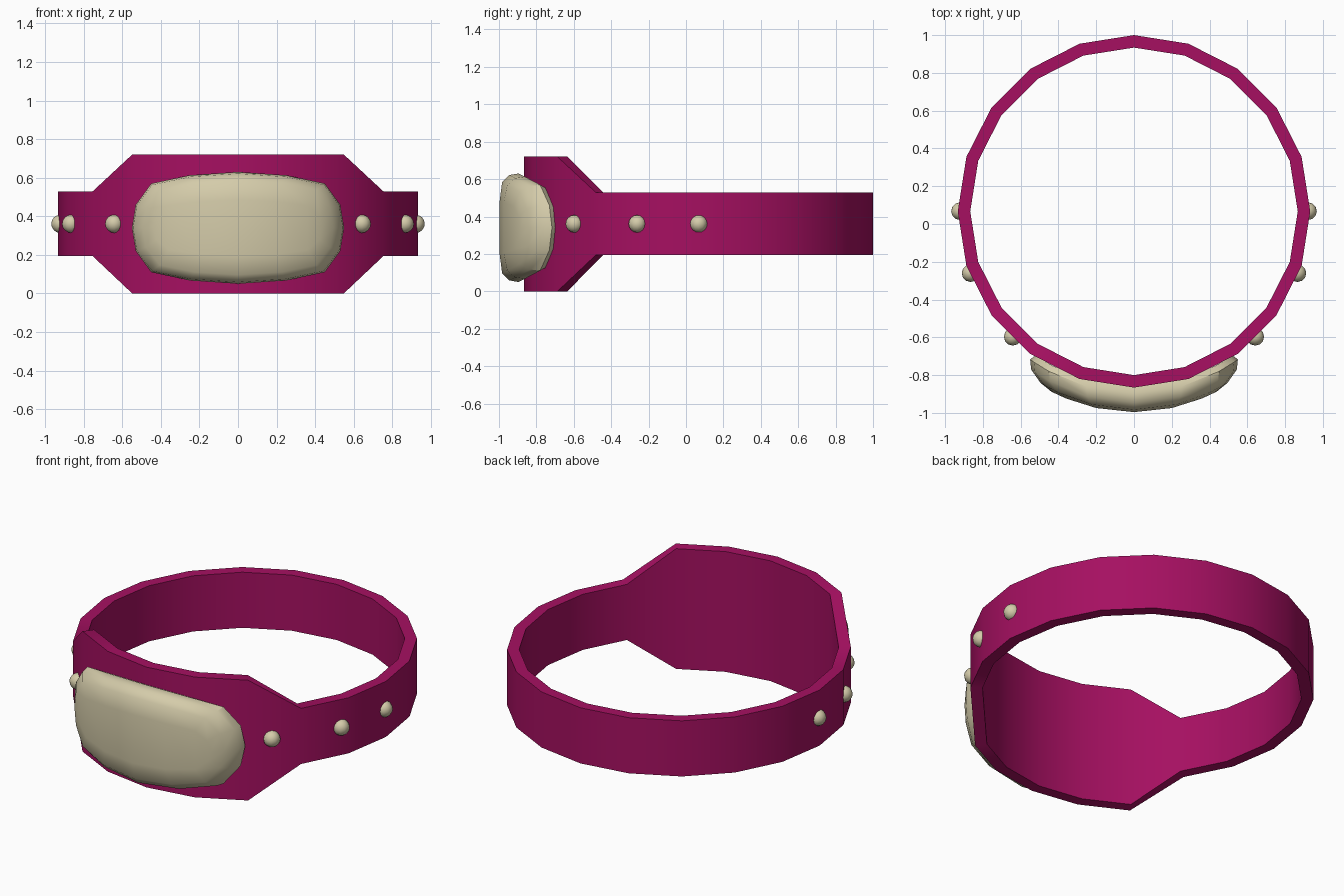
import bpy, bmesh
from math import sin, cos, pi, sqrt, radians

if "Cube" in bpy.data.objects:
    bpy.data.objects.remove(bpy.data.objects["Cube"])

CY, R_OUT, R_IN, SIDES = 0.067, 0.933, 0.867, 20


def material(name, rgb):
    m = bpy.data.materials.new(name)
    m.diffuse_color = (*rgb, 1)
    m.use_nodes = True
    m.node_tree.nodes["Principled BSDF"].inputs["Base Color"].default_value = m.diffuse_color
    return m


magenta = material("magenta", (0.38, 0.005, 0.12))
cream = material("cream", (0.66, 0.60, 0.40))


def finish(bm, name, mat, angle):
    bmesh.ops.recalc_face_normals(bm, faces=bm.faces)
    me = bpy.data.meshes.new(name)
    bm.to_mesh(me)
    bm.free()
    me.materials.append(mat)
    ob = bpy.data.objects.new(name, me)
    bpy.context.collection.objects.link(ob)
    bpy.ops.object.select_all(action='DESELECT')
    ob.select_set(True)
    bpy.context.view_layer.objects.active = ob
    bpy.ops.object.shade_smooth_by_angle(angle=radians(angle))
    return ob


# band: rectangular section swept round a 20-gon, taller at the front
bm = bmesh.new()
sections = []
for k in range(SIDES):
    a = 2 * pi * k / SIDES
    z0, z1 = (0.0, 0.72) if abs(k - SIDES // 2) <= 2 else (0.195, 0.528)
    sections.append([bm.verts.new((r * sin(a), CY + r * cos(a), z))
                     for r, z in ((R_OUT, z0), (R_OUT, z1), (R_IN, z1), (R_IN, z0))])
for k in range(SIDES):
    s, t = sections[k], sections[(k + 1) % SIDES]
    for i in range(4):
        j = (i + 1) % 4
        bm.faces.new((s[i], s[j], t[j], t[i]))
finish(bm, "band", magenta, 35)

# front stone: outline rings stepped outward from the curved band
XS = [-0.53, -0.45, -0.25, 0, 0.25, 0.45, 0.53]
HS = [0.12, 0.23, 0.273, 0.29, 0.273, 0.23, 0.12]
top = list(zip(XS, HS))
outline = [(-0.55, 0)] + top + [(0.55, 0)] + [(x, -h) for x, h in reversed(top)]
N = len(outline)
RINGS = [(0.95, 0.93, -0.01), (1, 1, 0.03), (0.99, 0.97, 0.08),
         (0.90, 0.84, 0.117), (0.80, 0.50, 0.130)]   # x scale, z scale, depth

bm = bmesh.new()
rings = []
for sx, sz, d in RINGS:
    rings.append([bm.verts.new((x * sx, CY - sqrt(R_OUT ** 2 - (x * sx) ** 2) - d,
                                0.34 + z * sz)) for x, z in outline])
for a, b in zip(rings, rings[1:]):
    for i in range(N):
        j = (i + 1) % N
        bm.faces.new((a[i], a[j], b[j], b[i]))
for r in (rings[0], rings[-1]):          # column-wise caps follow the curve
    bm.faces.new((r[0], r[1], r[-1]))
    for i in range(1, 7):
        bm.faces.new((r[i], r[i + 1], r[N - i - 1], r[N - i]))
    bm.faces.new((r[7], r[8], r[9]))
finish(bm, "front_stone", cream, 40)

# studs: three small beads on each side
for side, label in ((-1, "left"), (1, "right")):
    for n, (x, y) in enumerate(((0.642, -0.597), (0.865, -0.26), (0.921, 0.068))):
        bm = bmesh.new()
        bmesh.ops.create_uvsphere(bm, u_segments=12, v_segments=8, radius=0.047)
        bmesh.ops.translate(bm, verts=bm.verts, vec=(side * x, y, 0.361))
        finish(bm, f"stud_{label}_{n + 1}", cream, 60)
